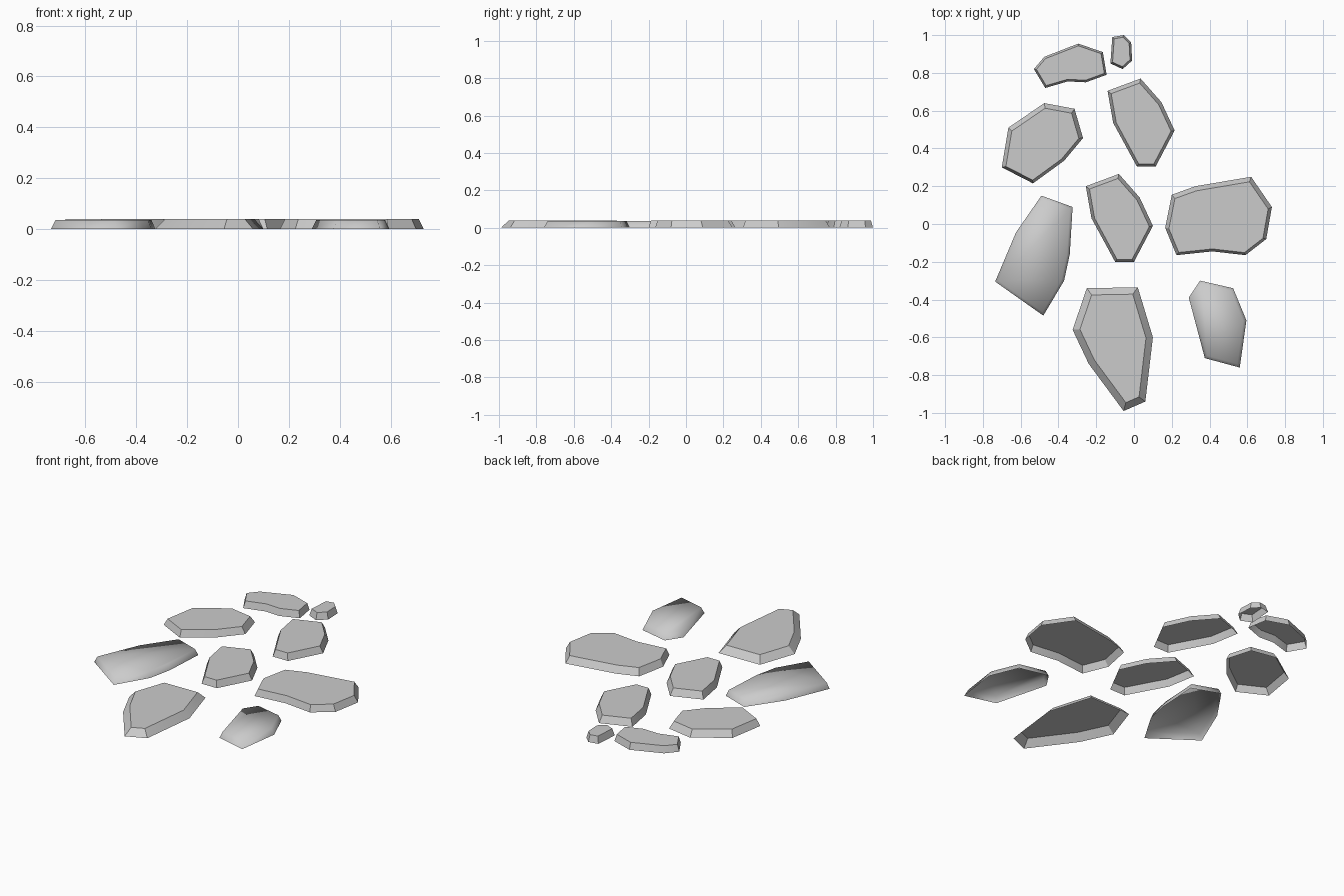
import bpy
import bmesh
import math
from mathutils import Vector

cube = bpy.data.objects.get("Cube")
if cube:
    bpy.data.objects.remove(cube, do_unlink=True)

# Single stone colour
GREY = (0.6, 0.6, 0.6, 1.0)
stone_grey = bpy.data.materials.new("stone_grey")
stone_grey.use_nodes = True
stone_grey.diffuse_color = GREY
stone_grey.node_tree.nodes["Principled BSDF"].inputs["Base Color"].default_value = GREY


def inset_outline(points, amount):
    """Move every edge of a clockwise outline inward by the same amount."""
    inner = []
    for i, point in enumerate(points):
        before = (point - points[i - 1]).normalized()
        after = (points[(i + 1) % len(points)] - point).normalized()
        n1 = Vector((before.y, -before.x))
        n2 = Vector((after.y, -after.x))
        inner.append(point + (n1 + n2) * amount / (1 + n1.dot(n2)))
    return inner


def add_stone(name, outline, inset, height=0.04, shift=(0, 0), offset=(0, 0), rounded=False):
    """Slab with sloping sides and a flat top, open underneath."""
    base = [Vector(p) + Vector(offset) for p in outline]
    top = [p + Vector(shift) for p in inset_outline(base, inset)]
    bm = bmesh.new()
    low = [bm.verts.new((p.x, p.y, 0)) for p in base]
    high = [bm.verts.new((p.x, p.y, height)) for p in top]
    bm.faces.new(list(reversed(high)))
    for i in range(len(low)):
        j = (i + 1) % len(low)
        bm.faces.new((low[j], low[i], high[i], high[j]))
    mesh = bpy.data.meshes.new(name)
    bm.to_mesh(mesh)
    bm.free()
    mesh.materials.append(stone_grey)
    mesh.shade_smooth()
    if not rounded:
        mesh.set_sharp_from_angle(angle=math.radians(30))
    stone = bpy.data.objects.new(name, mesh)
    bpy.context.collection.objects.link(stone)
    return stone


# Front stone with a wide chamfer
add_stone("front_stone",
          [(-.25, -.34), (.02, -.335), (.1, -.6), (.06, -.94),
           (-.055, -.99), (-.24, -.74), (-.325, -.56)], inset=.036)

# Two matching stones along the middle
middle_outline = [(-.255, .2), (-.08, .265), (.03, .14), (.1, -.01),
                  (0, -.2), (-.1, -.2), (-.225, .03)]
for name, offset in (("middle_stone", (0, 0)), ("rear_middle_stone", (.115, .505))):
    add_stone(name, middle_outline, inset=.017, shift=(0, -.004), offset=offset)

# Large stone on the left side
add_stone("large_left_stone",
          [(.2, .155), (.325, .2), (.62, .25), (.73, .09), (.7, -.08),
           (.59, -.165), (.415, -.145), (.225, -.165), (.165, -.02)],
          inset=.019, shift=(0, -.006))

# Stones on the right side and at the back
add_stone("rear_right_stone",
          [(-.475, .64), (-.315, .61), (-.27, .455), (-.37, .335),
           (-.535, .215), (-.7, .3), (-.665, .51)],
          inset=.02, shift=(0, -.006))
add_stone("back_stone",
          [(-.53, .82), (-.475, .885), (-.295, .955), (-.165, .91),
           (-.145, .79), (-.255, .75), (-.35, .755), (-.47, .72)], inset=.011)
add_stone("small_back_stone",
          [(-.115, .99), (-.055, 1), (-.015, .96), (-.01, .865),
           (-.06, .82), (-.125, .85)], inset=.011)

# Two softly shaded stones, slightly lower
add_stone("right_soft_stone",
          [(-.49, .15), (-.325, .09), (-.34, -.16), (-.37, -.3),
           (-.48, -.485), (-.735, -.305), (-.625, -.045)],
          inset=.014, height=.035, rounded=True)
add_stone("left_soft_stone",
          [(.35, -.3), (.525, -.34), (.595, -.51), (.56, -.76),
           (.375, -.71), (.29, -.39)],
          inset=.016, height=.035, rounded=True)
